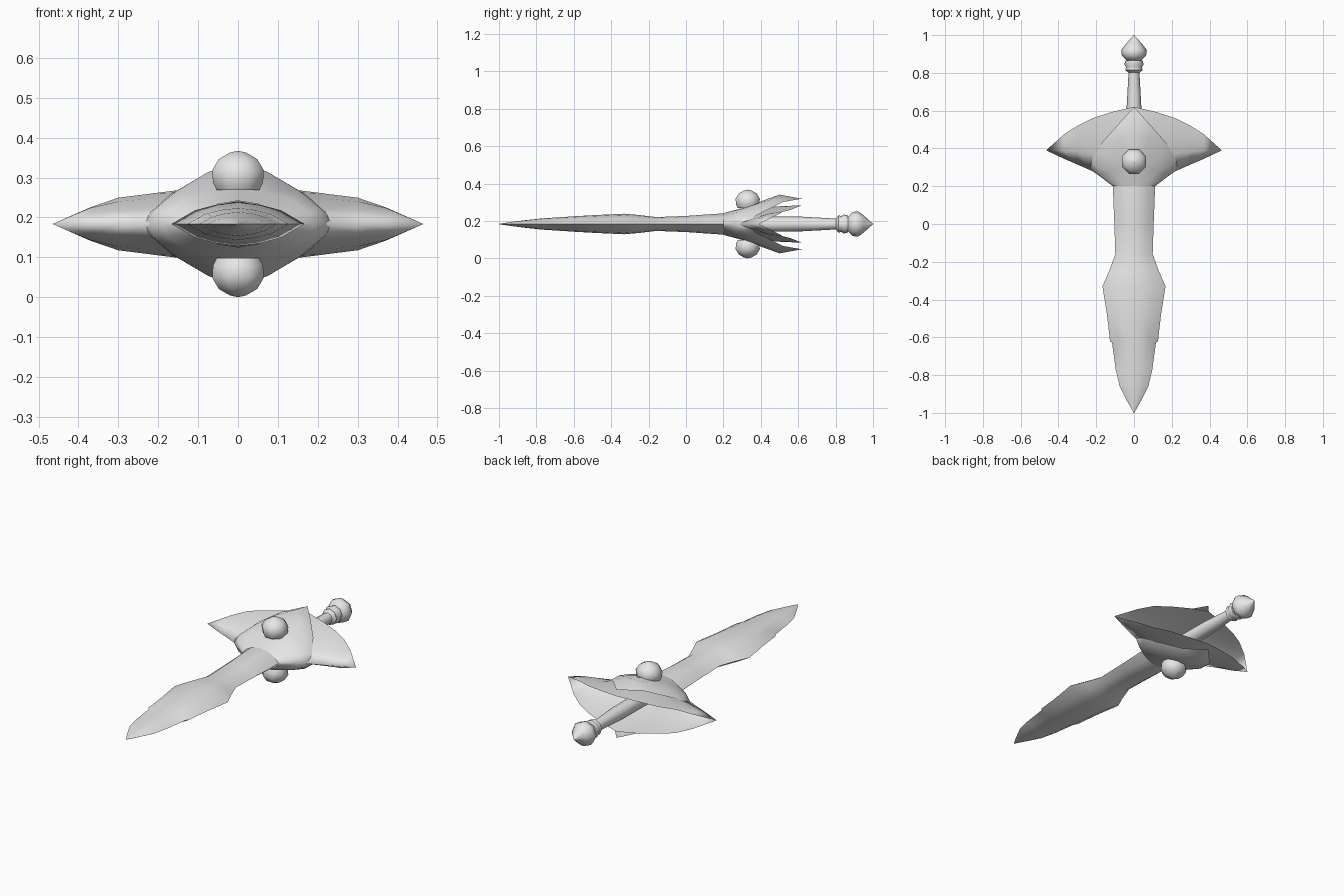
import bpy, bmesh, math

if "Cube" in bpy.data.objects:
    bpy.data.objects.remove(bpy.data.objects["Cube"])

MID = 0.1835  # height of the sword's centre plane

steel = bpy.data.materials.new("grey steel")
steel.diffuse_color = (0.8, 0.8, 0.8, 1)
steel.use_nodes = True
steel.node_tree.nodes["Principled BSDF"].inputs["Base Color"].default_value = steel.diffuse_color


def finish(name, bm, angle):
    bmesh.ops.remove_doubles(bm, verts=bm.verts[:], dist=0.0005)
    bmesh.ops.recalc_face_normals(bm, faces=bm.faces[:])
    mesh = bpy.data.meshes.new(name)
    bm.to_mesh(mesh)
    bm.free()
    ob = bpy.data.objects.new(name, mesh)
    ob.location.z = MID
    bpy.context.collection.objects.link(ob)
    mesh.materials.append(steel)
    bpy.ops.object.select_all(action='DESELECT')
    ob.select_set(True)
    bpy.context.view_layer.objects.active = ob
    bpy.ops.object.shade_smooth_by_angle(angle=math.radians(angle))
    return ob


def loft(name, rings, closed=True, angle=40):
    """Skin a list of equally long point rows."""
    bm = bmesh.new()
    rows = [[bm.verts.new(p) for p in r] for r in rings]
    n = len(rings[0])
    for a, b in zip(rows, rows[1:]):
        for i in range(n if closed else n - 1):
            j = (i + 1) % n
            bm.faces.new((a[i], a[j], b[j], b[i]))
    return finish(name, bm, angle)


def lathe_y(name, profile, sides=8, angle=50):
    """Turn (y, radius) points around the y axis."""
    turn = [2 * math.pi * i / sides for i in range(sides)]
    return loft(name, [[(r * math.cos(a), y, r * math.sin(a)) for a in turn]
                       for y, r in profile], angle=angle)


def shell(name, columns):
    """Quarter sheet mirrored sideways and top to bottom, open at the rear."""
    ob = loft(name, columns, closed=False, angle=45)
    mod = ob.modifiers.new("mirror", 'MIRROR')
    mod.use_axis = (True, False, True)
    mod.merge_threshold = 0.0005
    return ob


# Blade: lens section, (y, half width, half thickness)
stations = [(-1, 0.001, 0.001), (-0.94, 0.035, 0.010), (-0.87, 0.07, 0.019),
            (-0.86, 0.076, 0.020), (-0.77, 0.097, 0.030), (-0.63, 0.116, 0.039),
            (-0.62, 0.127, 0.040), (-0.48, 0.143, 0.048), (-0.33, 0.167, 0.055),
            (-0.25, 0.132, 0.048), (-0.16, 0.099, 0.037), (0, 0.104, 0.043),
            (0.2, 0.112, 0.057), (0.3, 0.10, 0.05)]
quarter = [(1, 0), (0.65, 0.62), (0.33, 0.88), (0, 1)]
lens = (quarter + [(-x, z) for x, z in quarter[-2::-1]]
        + [(-x, -z) for x, z in quarter[1:]]
        + [(x, -z) for x, z in quarter[-2:0:-1]])
loft("blade", [[(x * w, y, z * t) for x, z in lens] for y, w, t in stations])

# Flared collar opening from the blade into a pointed rear rim
shell("collar", [
    [(0, .2, .058), (0, .3, .085), (0, .5, .157), (0, .62, .135)],
    [(.05, .2, .05), (.065, .3, .08), (.075, .45, .13), (.09, .52, .118)],
    [(.085, .2, .03), (.13, .28, .062), (.155, .37, .082), (.17, .43, .074)],
    [(.105, .2, .012), (.18, .26, .03), (.205, .31, .04), (.22, .345, .03)],
    [(.112, .2, 0), (.19, .26, 0), (.22, .28, 0), (.235, .3, 0)]])

# Swept guard wings: front edge to rear rim with a slight bulge
front = [(0, .22, .045), (.11, .24, .025), (.22, .28, 0), (.3, .315, 0),
         (.37, .345, 0), (.465, .39, 0)]
rear = [(0, .62, .1), (.11, .595, .09), (.22, .56, .076), (.3, .52, .066),
        (.37, .475, .042), (.465, .39, 0)]
wing_columns = []
for k, (f, r) in enumerate(zip(front, rear)):
    bulge = 0 if k == 5 else 0.014
    wing_columns.append([
        tuple(a + (b - a) * s + (4 * s * (1 - s) * bulge if i == 2 else 0)
              for i, (a, b) in enumerate(zip(f, r))) for s in (0, .33, .67, 1)])
shell("guard_wings", wing_columns)

# Grip, ring and pommel
lathe_y("grip", [(.25, .001), (.25, .042), (.62, .039), (.8, .029), (.88, .029)])
lathe_y("grip_ring", [(.8, .028), (.815, .046), (.83, .042), (.845, .051),
                      (.865, .046), (.87, .03)])
lathe_y("pommel", [(.865, .001), (.865, .038), (.89, .064), (.92, .068),
                   (.95, .046), (1, .001)])

# Domed gems above and below the collar, (height, radius)
dome = [(.085, .001), (.085, .058), (.105, .068), (.135, .07), (.163, .052),
        (.179, .022), (.1835, .001)]
for side, name in ((1, "top_gem"), (-1, "bottom_gem")):
    ring = [2 * math.pi * (i + .5) / 8 for i in range(8)]
    loft(name, [[(r * math.cos(a), .33 + r * math.sin(a), side * z)
                 for a in ring] for z, r in dome], angle=60)
